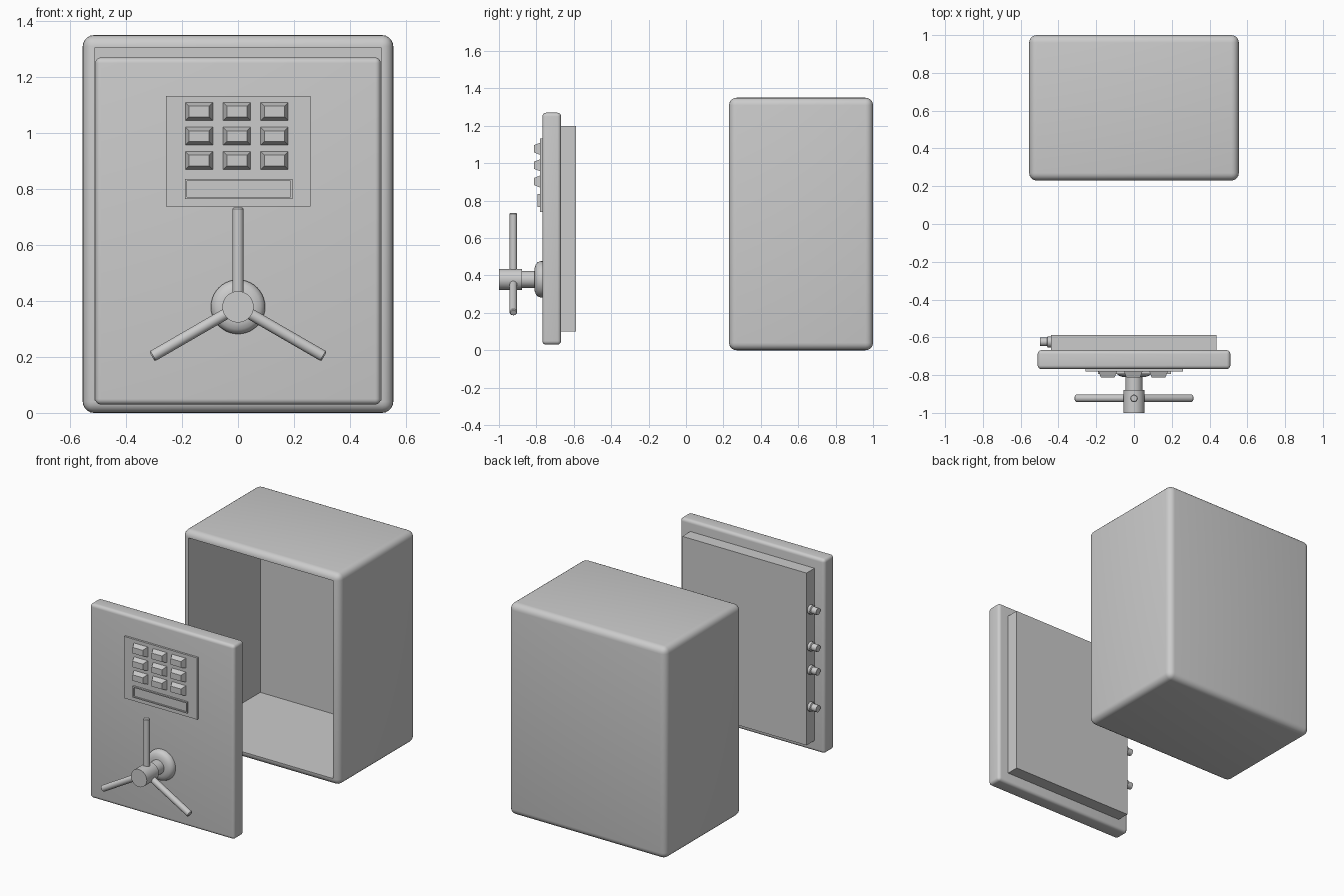
import bpy, bmesh, math
from mathutils import Matrix, Vector

if "Cube" in bpy.data.objects:
    bpy.data.objects.remove(bpy.data.objects["Cube"])


def finish(bm, name, smooth=False):
    bmesh.ops.recalc_face_normals(bm, faces=bm.faces)
    me = bpy.data.meshes.new(name)
    bm.to_mesh(me)
    bm.free()
    ob = bpy.data.objects.new(name, me)
    bpy.context.collection.objects.link(ob)
    if smooth:
        bpy.ops.object.select_all(action='DESELECT')
        bpy.context.view_layer.objects.active = ob
        ob.select_set(True)
        bpy.ops.object.shade_smooth_by_angle(angle=math.radians(35))
    return ob


def box_bm(x, y, z, bevel=0.0, seg=5):
    """Box from (min, max) pairs, optionally with rounded edges."""
    bm = bmesh.new()
    bmesh.ops.create_cube(bm, size=1)
    for v in bm.verts:
        v.co = Vector([(r[0] + r[1]) / 2 + c * (r[1] - r[0]) for r, c in zip((x, y, z), v.co)])
    if bevel:
        bmesh.ops.bevel(bm, geom=bm.edges[:], offset=bevel, segments=seg,
                        profile=0.5, affect='EDGES')
    return bm


def front_face(bm):
    """Largest face pointing at -y."""
    bm.normal_update()
    return max((f for f in bm.faces if f.normal.y < -0.99), key=lambda f: f.calc_area())


def recess(bm, margin, depth):
    f = front_face(bm)
    bmesh.ops.inset_region(bm, faces=[f], thickness=margin)
    ext = bmesh.ops.extrude_discrete_faces(bm, faces=[f])["faces"][0]
    bmesh.ops.translate(bm, verts=ext.verts[:], vec=(0, depth, 0))


def lathe(name, profile, origin, axis, seg=32):
    """Revolve (distance along axis, radius) points around an axis."""
    bm = bmesh.new()
    rings = [[bm.verts.new((r * math.cos(2 * math.pi * i / seg),
                            r * math.sin(2 * math.pi * i / seg), d))
              for i in range(seg)] for d, r in profile]
    for a, b in zip(rings, rings[1:]):
        for i in range(seg):
            j = (i + 1) % seg
            bm.faces.new((a[i], a[j], b[j], b[i]))
    bm.faces.new(rings[0])
    bm.faces.new(rings[-1])
    rot = Vector((0, 0, 1)).rotation_difference(Vector(axis)).to_matrix().to_4x4()
    bm.transform(Matrix.Translation(origin) @ rot)
    return finish(bm, name, True)


# Safe body with hollow interior
bm = box_bm((-0.555, 0.555), (0.23, 1.0), (0, 1.35), 0.04)
recess(bm, 0.005, 0.725)
finish(bm, "safe_body", True)

# Door slab and inner plug
finish(box_bm((-0.51, 0.51), (-0.768, -0.668), (0.03, 1.27), 0.02), "door", True)
finish(box_bm((-0.44, 0.437), (-0.67, -0.587), (0.1, 1.2)), "door_inner_panel")

# Locking bolts on the door side
for i, z in enumerate((0.335, 0.57, 0.72, 0.955)):
    lathe(f"lock_bolt_{i + 1}", [(0, 0.029), (0.02, 0.029), (0.024, 0.022), (0.06, 0.022)],
          (-0.437, -0.624, z), (-1, 0, 0), 20)

# Keypad plate
finish(box_bm((-0.257, 0.259), (-0.781, -0.766), (0.738, 1.132)), "keypad_plate")

# Keypad buttons with tapered tops
for r, z in enumerate((1.077, 0.989, 0.902)):
    for c, x in enumerate((-0.139, -0.004, 0.13)):
        bm = box_bm((x - 0.05, x + 0.05), (-0.813, -0.778), (z - 0.033, z + 0.033))
        for v in front_face(bm).verts:
            v.co.x += math.copysign(0.014, x - v.co.x)
            v.co.z += math.copysign(0.014, z - v.co.z)
        finish(bm, f"keypad_button_{r + 1}_{c + 1}")

# Display with recessed screen
bm = box_bm((-0.19, 0.195), (-0.793, -0.778), (0.765, 0.836))
recess(bm, 0.01, 0.008)
finish(bm, "keypad_display")

# Handle flange, neck and hub
HZ = 0.379
lathe("handle_flange", [(0, 0.097), (0.012, 0.097), (0.028, 0.092), (0.038, 0.08), (0.045, 0.06)],
      (0, -0.765, HZ), (0, -1, 0), 40)
lathe("handle_neck", [(0, 0.045), (0.1, 0.045)], (0, -0.79, HZ), (0, -1, 0))
lathe("handle_hub", [(0, 0.056), (0.122, 0.056)], (0, -0.878, HZ), (0, -1, 0))

# Three handle spokes
for i in range(3):
    a = math.radians(90 + 120 * i)
    lathe(f"handle_spoke_{i + 1}", [(0.02, 0.02), (0.35, 0.02), (0.355, 0.016)],
          (0, -0.923, HZ), (math.cos(a), 0, math.sin(a)), 20)
